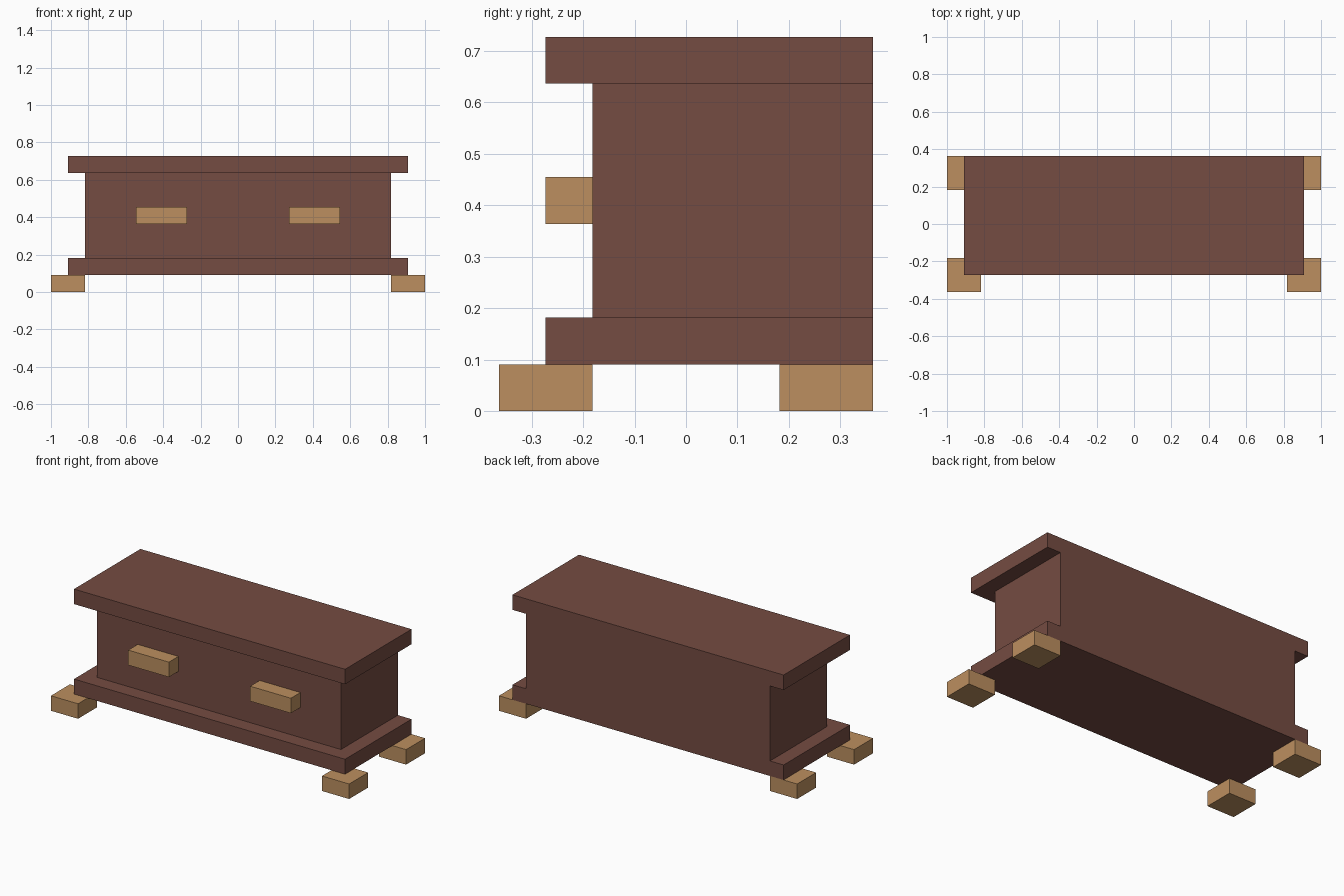
import bpy

if "Cube" in bpy.data.objects:
    bpy.data.objects.remove(bpy.data.objects["Cube"])

U = 1 / 11  # the model sits on a grid of 22 units across its length


def material(name, color):
    m = bpy.data.materials.new(name)
    m.diffuse_color = (*color, 1)
    m.use_nodes = True
    m.node_tree.nodes["Principled BSDF"].inputs["Base Color"].default_value = m.diffuse_color
    return m


dark_wood = material("dark_brown_wood", (0.178, 0.072, 0.054))
light_wood = material("light_tan_wood", (0.503, 0.275, 0.115))


def box(name, x, y, z, mat):
    """Box from (low, high) ranges given in grid units."""
    ranges = (x, y, z)
    bpy.ops.mesh.primitive_cube_add(size=1, location=[(a + b) / 2 * U for a, b in ranges])
    ob = bpy.context.object
    ob.name = name
    ob.scale = [(b - a) * U for a, b in ranges]
    bpy.ops.object.transform_apply(location=False, rotation=False, scale=True)
    ob.data.materials.append(mat)
    return ob


# Cabinet: plinth, body and overhanging top, all flush at the back
box("base_plinth", (-10, 10), (-3, 4), (1, 2), dark_wood)
box("cabinet_body", (-9, 9), (-2, 4), (2, 7), dark_wood)
box("top_slab", (-10, 10), (-3, 4), (7, 8), dark_wood)

# Feet and drawer handles, mirrored left and right
for side, s in (("left", -1), ("right", 1)):
    foot_x = sorted((9 * s, 11 * s))
    box(f"front_foot_{side}", foot_x, (-4, -2), (0, 1), light_wood)
    box(f"back_foot_{side}", foot_x, (2, 4), (0, 1), light_wood)
    box(f"handle_{side}", sorted((3 * s, 6 * s)), (-3, -2), (4, 5), light_wood)
